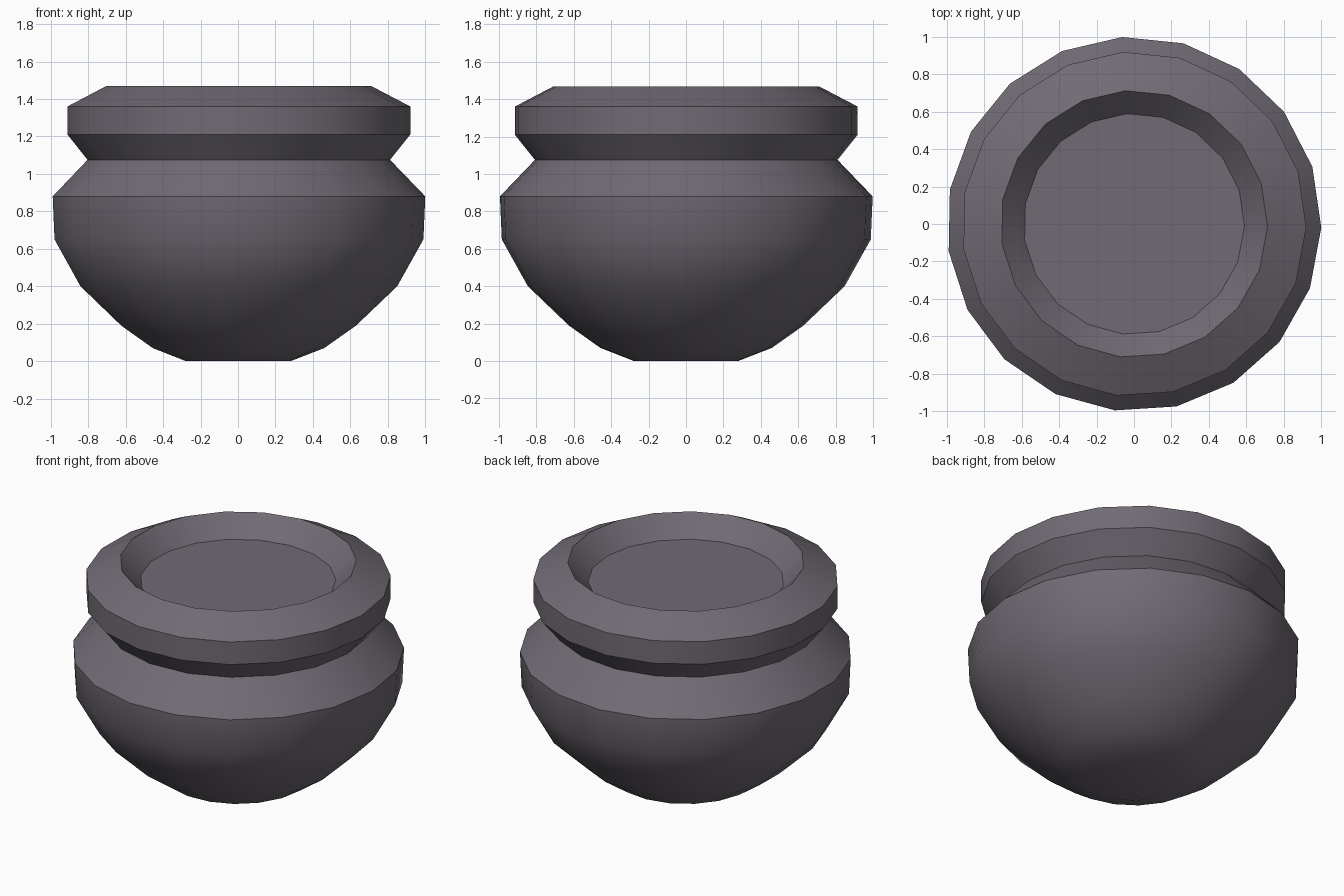
import bpy, bmesh, math

if "Cube" in bpy.data.objects:
    bpy.data.objects.remove(bpy.data.objects["Cube"])

SIDES = 19
TWIST = math.radians(-1.1)

clay = bpy.data.materials.new("dark grey clay")
clay.diffuse_color = (0.165, 0.146, 0.175, 1)
clay.use_nodes = True
clay.node_tree.nodes["Principled BSDF"].inputs["Base Color"].default_value = clay.diffuse_color

# Pot outline (radius, height): bowl, neck, collar, rim, sunken top
profile = [(0.28, 0.0), (0.46, 0.07), (0.63, 0.19), (0.85, 0.40),
           (0.99, 0.65), (1.0, 0.88), (0.812, 1.075), (0.92, 1.21),
           (0.92, 1.36), (0.713, 1.468), (0.59, 1.34)]

bm = bmesh.new()
rings = []
for r, z in profile:
    ring = []
    for i in range(SIDES):
        a = TWIST + 2 * math.pi * i / SIDES
        ring.append(bm.verts.new((r * math.cos(a), r * math.sin(a), z)))
    rings.append(ring)

# Walls between rings
for low, high in zip(rings, rings[1:]):
    for i in range(SIDES):
        j = (i + 1) % SIDES
        bm.faces.new((low[i], low[j], high[j], high[i]))

# Base and sunken top
bm.faces.new(rings[0][::-1])
bm.faces.new(rings[-1])

mesh = bpy.data.meshes.new("pot")
bm.to_mesh(mesh)
bm.free()
mesh.materials.append(clay)
pot = bpy.data.objects.new("pot", mesh)
bpy.context.collection.objects.link(pot)

# Smooth bowl with crisp shoulder and rim edges
bpy.context.view_layer.objects.active = pot
pot.select_set(True)
bpy.ops.object.shade_smooth_by_angle(angle=math.radians(30))
